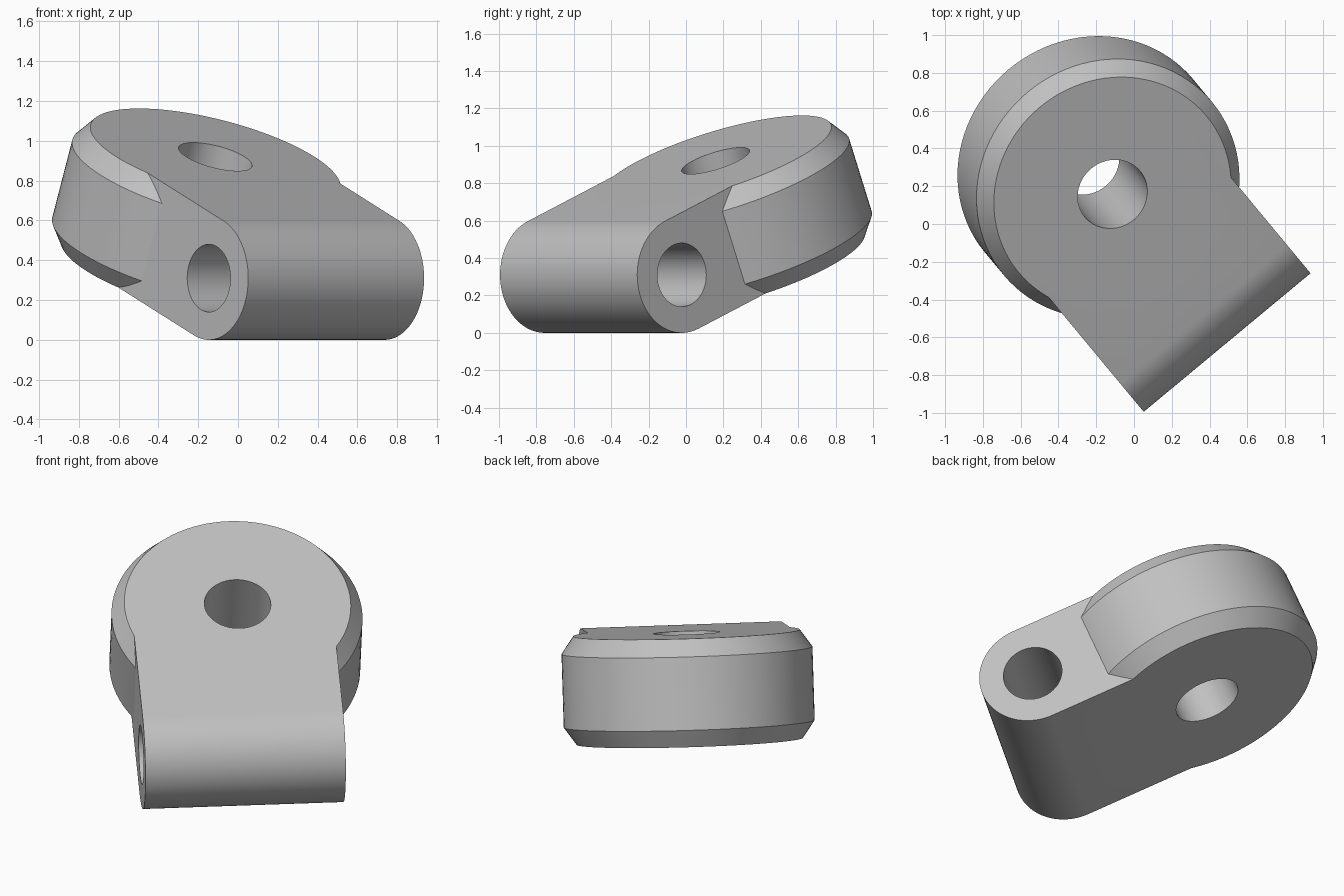
import bpy, bmesh
from math import radians, sin, cos, pi
from mathutils import Matrix, Vector

cube = bpy.data.objects.get("Cube")
if cube:
    bpy.data.objects.remove(cube, do_unlink=True)

HALF_W = 0.574      # half length of the barrel
R = 0.31            # barrel radius, also half thickness of the arm
BORE, EYE = 0.17, 0.19
DISC_R, FACE_R, CHAMFER = 0.717, 0.647, 0.1
DISC = Vector((0.035, 0.861))

# Local frame: x along the barrel, y along the arm, z through the disc
frame = (Matrix.Translation((0.295, -0.389, R))
         @ Matrix.Rotation(radians(39.7), 4, 'Z')
         @ Matrix.Rotation(radians(22), 4, 'X'))

steel = bpy.data.materials.new("plain grey")
steel.use_nodes = True
grey = (0.53, 0.53, 0.53, 1)
steel.diffuse_color = grey
steel.node_tree.nodes["Principled BSDF"].inputs["Base Color"].default_value = grey


def loft(name, rings):
    """Solid from a list of matching closed rings."""
    bm = bmesh.new()
    loops = [[bm.verts.new(p) for p in ring] for ring in rings]
    for a, b in zip(loops, loops[1:]):
        for i in range(len(a)):
            j = (i + 1) % len(a)
            bm.faces.new((a[i], a[j], b[j], b[i]))
    bm.faces.new(loops[0])
    bm.faces.new(loops[-1])
    bmesh.ops.recalc_face_normals(bm, faces=bm.faces)
    bm.transform(frame)
    mesh = bpy.data.meshes.new(name)
    bm.to_mesh(mesh)
    bm.free()
    mesh.materials.append(steel)
    obj = bpy.data.objects.new(name, mesh)
    bpy.context.collection.objects.link(obj)
    return obj


def circle_z(r, z, n=96):
    return [(DISC.x + r * cos(2 * pi * i / n), DISC.y + r * sin(2 * pi * i / n), z)
            for i in range(n)]


def circle_x(r, x, n=64):
    return [(x, r * cos(2 * pi * i / n), r * sin(2 * pi * i / n)) for i in range(n)]


def arm_ring(x, n=48):
    # Half round at the barrel, straight sides running into the disc
    ring = [(x, -R * sin(pi * i / n), R * cos(pi * i / n)) for i in range(n + 1)]
    return ring + [(x, DISC.y, -R), (x, DISC.y, R)]


def combine(target, other, operation):
    mod = target.modifiers.new(operation.title(), 'BOOLEAN')
    mod.operation, mod.solver, mod.object = operation, 'EXACT', other
    bpy.context.view_layer.objects.active = target
    bpy.ops.object.modifier_apply(modifier=mod.name)
    bpy.data.objects.remove(other, do_unlink=True)


# Arm with rounded barrel end
link = loft("hinge_link", [arm_ring(-HALF_W), arm_ring(HALF_W)])

# Chamfered disc
disc = loft("disc", [circle_z(FACE_R, -R), circle_z(DISC_R, -R + CHAMFER),
                     circle_z(DISC_R, R - CHAMFER), circle_z(FACE_R, R)])
combine(link, disc, 'UNION')

# Holes through the disc and along the barrel
combine(link, loft("disc_hole", [circle_z(EYE, -1, 64), circle_z(EYE, 1, 64)]), 'DIFFERENCE')
combine(link, loft("barrel_hole", [circle_x(BORE, -1), circle_x(BORE, 1)]), 'DIFFERENCE')

bpy.ops.object.select_all(action='DESELECT')
link.select_set(True)
bpy.context.view_layer.objects.active = link
bpy.ops.object.shade_smooth_by_angle(angle=radians(25))
